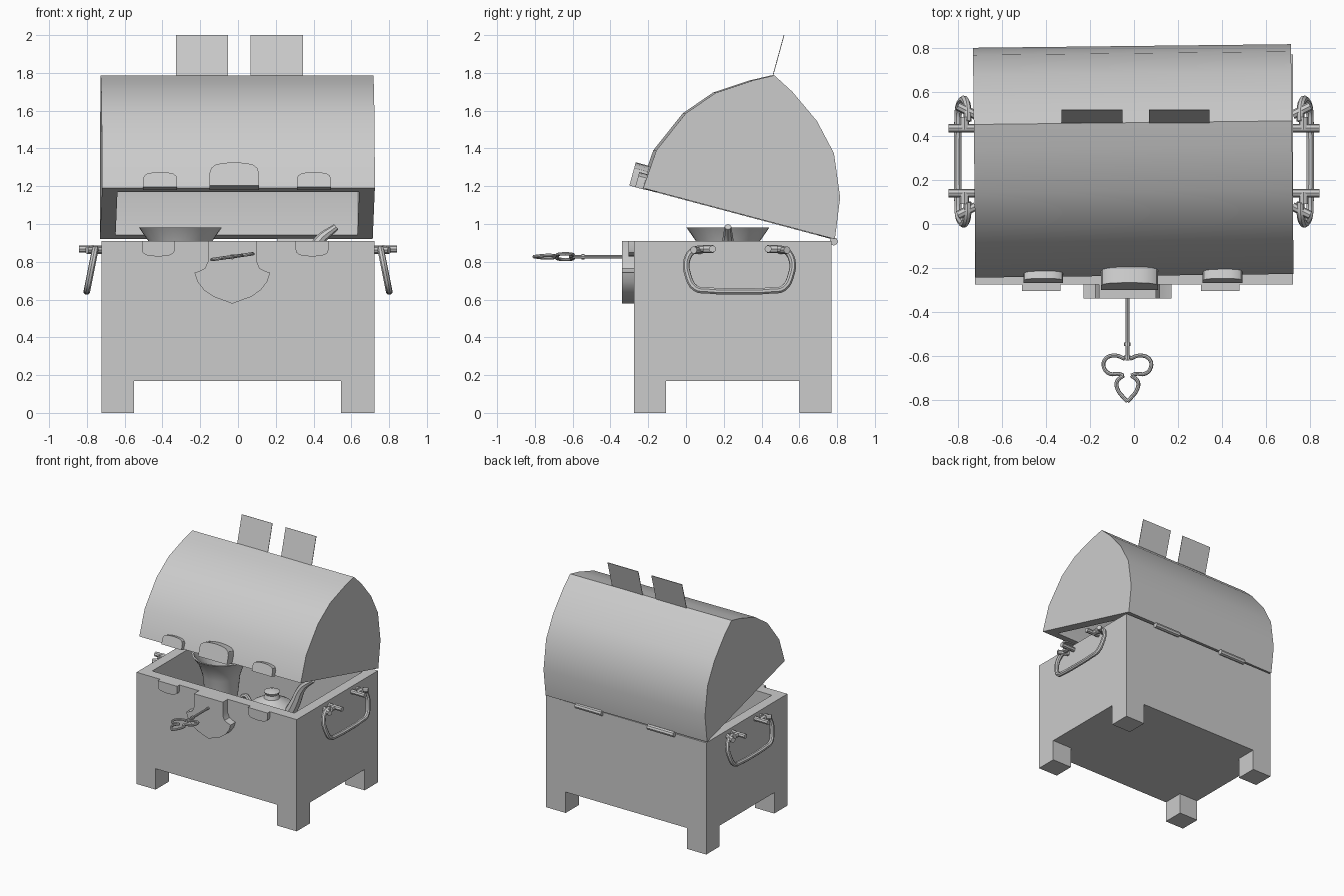
import bpy, bmesh, math
from mathutils import Matrix, Vector

if "Cube" in bpy.data.objects:
    bpy.data.objects.remove(bpy.data.objects["Cube"])

grey = bpy.data.materials.new("plain_grey")
grey.diffuse_color = (0.6, 0.6, 0.6, 1)
grey.use_nodes = True
grey.node_tree.nodes["Principled BSDF"].inputs["Base Color"].default_value = grey.diffuse_color


def finish(name, verts, faces, matrix=Matrix()):
    me = bpy.data.meshes.new(name)
    me.from_pydata([matrix @ Vector(v) for v in verts], [], faces)
    bm = bmesh.new()
    bm.from_mesh(me)
    bmesh.ops.recalc_face_normals(bm, faces=bm.faces)
    bm.to_mesh(me)
    bm.free()
    ob = bpy.data.objects.new(name, me)
    bpy.context.collection.objects.link(ob)
    me.materials.append(grey)
    bpy.ops.object.select_all(action='DESELECT')
    bpy.context.view_layer.objects.active = ob
    ob.select_set(True)
    bpy.ops.object.shade_smooth_by_angle(angle=math.radians(32))
    return ob


def shell(name, outer, inner, hx, hxi, matrix=Matrix()):
    """Hollow prism along x; outer and inner are open (y, z) profiles."""
    verts, faces, n = [], [], len(outer)
    for prof, h in ((outer, hx), (inner, hxi)):
        b = len(verts)
        verts += [(-h, y, z) for y, z in prof] + [(h, y, z) for y, z in prof]
        faces += [(b + i, b + i + 1, b + n + i + 1, b + n + i) for i in range(n - 1)]
        faces += [tuple(range(b, b + n)), tuple(range(b + n, b + 2 * n))]
    rim = [0, n, 2 * n - 1, n - 1]
    for i in range(4):
        a, c = rim[i], rim[(i + 1) % 4]
        faces.append((a, c, c + 2 * n, a + 2 * n))
    return finish(name, verts, faces, matrix)


def plate(name, pts, y0, y1, matrix=Matrix()):
    """Extrude an (x, z) outline along y."""
    n = len(pts)
    verts = [(x, y, z) for y in (y0, y1) for x, z in pts]
    faces = [tuple(range(n)), tuple(range(n, 2 * n))]
    faces += [(i, (i + 1) % n, n + (i + 1) % n, n + i) for i in range(n)]
    return finish(name, verts, faces, matrix)


def block(name, x0, x1, y0, y1, z0, z1):
    return plate(name, [(x0, z0), (x1, z0), (x1, z1), (x0, z1)], y0, y1)


def lathe(name, prof, loc, seg=32):
    """Spin a closed (radius, z) section about a vertical axis."""
    n, verts, faces = len(prof), [], []
    for s in range(seg):
        a = 2 * math.pi * s / seg
        verts += [(r * math.cos(a), r * math.sin(a), z) for r, z in prof]
        t = (s + 1) % seg
        faces += [(s * n + i, t * n + i, t * n + i + 1, s * n + i + 1) for i in range(n - 1)]
    ob = finish(name, verts, faces, Matrix.Translation(loc))
    bm = bmesh.new()
    bm.from_mesh(ob.data)
    bmesh.ops.remove_doubles(bm, verts=bm.verts, dist=0.0005)
    bmesh.ops.recalc_face_normals(bm, faces=bm.faces)
    bm.to_mesh(ob.data)
    bm.free()
    return ob


def wire(name, pts, r, closed=False, smooth=True, radii=None):
    cu = bpy.data.curves.new(name, 'CURVE')
    cu.dimensions = '3D'
    cu.bevel_depth, cu.bevel_resolution, cu.resolution_u = r, 2, 4
    cu.use_fill_caps = True
    sp = cu.splines.new('BEZIER')
    sp.bezier_points.add(len(pts) - 1)
    for i, (bp, p) in enumerate(zip(sp.bezier_points, pts)):
        bp.co = p
        bp.handle_left_type = bp.handle_right_type = 'AUTO' if smooth else 'VECTOR'
        bp.radius = radii[i] if radii else 1
    sp.use_cyclic_u = closed
    cu.materials.append(grey)
    ob = bpy.data.objects.new(name, cu)
    bpy.context.collection.objects.link(ob)
    bpy.ops.object.select_all(action='DESELECT')
    bpy.context.view_layer.objects.active = ob
    ob.select_set(True)
    bpy.ops.object.convert(target='MESH')
    bpy.ops.object.shade_smooth_by_angle(angle=math.radians(40))
    return ob


def tab_outline(cx, w, h, z=0.0):
    half = [(0.5, 0), (0.5, .55), (0.47, .75), (0.38, .9), (0.22, .97)]
    full = half + [(0, 1)] + [(-x, t) for x, t in reversed(half)]
    return [(cx + x * w, z + t * h) for x, t in full]


# Chest body and feet
shell("chest_body", [(-.275, .91), (-.275, .17), (.77, .17), (.77, .91)],
      [(-.19, .91), (-.19, .25), (.685, .25), (.685, .91)], .722, .64)
for sx, xa, xb in (("left", -.722, -.55), ("right", .545, .722)):
    block("foot_front_" + sx, xa, xb, -.275, -.105, 0, .17)
    block("foot_back_" + sx, xa, xb, .60, .77, 0, .17)

# Lid, open and slightly twisted on its hinges
twist = Matrix.Rotation(math.radians(.65), 4, 'Z')
lid = [(-.235, 1.19), (-.165, 1.39), (-.01, 1.585), (.15, 1.695), (.345, 1.76), (.46, 1.787),
       (.555, 1.70), (.685, 1.545), (.775, 1.375), (.808, 1.14), (.78, .92)]
inner = [(.2725 + (y - .2725) * .84, 1.055 + (z - 1.055) * .84) for y, z in lid]
shell("lid", lid, inner, .722, .64, twist)

# Upright straps on the ridge
for cx in (-.19, .205):
    tilt = Matrix.Translation((cx, .46, 1.785)) @ Matrix.Rotation(-.268, 4, 'X')
    plate("ridge_strap", [(-.138, 0), (.138, 0), (.138, .222), (-.138, .222)], -.002, .002, tilt)

# Hinge barrels on the back edge
for cx in (-.325, .325):
    wire("hinge", [(cx - .118, .782, .908), (cx + .118, .782, .908)], .022, smooth=False)

# Clasp tabs on the lid and on the body
tilt = Matrix.Translation((0, -.24, 1.187)) @ Matrix.Rotation(math.radians(-15.3), 4, 'X')
plate("lid_tab_centre", tab_outline(-.02, .26, .128), -.062, .03, tilt)
for cx in (-.412, .402):
    plate("lid_tab_side", tab_outline(cx, .18, .083), -.03, .03, tilt)
    plate("body_tab", tab_outline(cx - .01, .175, -.082, .91), -.305, -.27)

# Lock shield
half = [(.13, .91), (.13, .80), (.145, .765), (.175, .75), (.20, .742),
        (.185, .695), (.15, .65), (.10, .615), (.05, .597)]
plate("lock_shield", [(-.03 + x, z) for x, z in half] + [(-.03, .578)]
      + [(-.03 - x, z) for x, z in reversed(half)], -.338, -.27)

# Key with a three-leaf bow
roll = Matrix.Translation((-.03, 0, .827)) @ Matrix.Rotation(math.radians(-8), 4, 'Y')


def kp(pts):
    return [roll @ Vector((x, y, 0)) for x, y in pts]


wire("key_shaft", kp([(0, -.32), (0, -.62)]), .009, smooth=False)
for y in (-.545, -.605):
    wire("key_collar", kp([(0, y - .008), (0, y + .008)]), .015, smooth=False)
for s in (-1, 1):
    wire("key_side_leaf", kp([(s * .012, -.612), (s * .055, -.597), (s * .10, -.612),
         (s * .108, -.65), (s * .08, -.68), (s * .04, -.68), (s * .018, -.688)]), .009)
    wire("key_tip_leaf", kp([(s * .018, -.688), (s * .048, -.715), (s * .045, -.75),
         (s * .02, -.785), (0, -.806)]), .009)

# Side handles with pegs and brackets
bail = [(.10, .87), (.04, .86), (.005, .81), (.01, .73), (.05, .66), (.12, .648)]
bail = bail + [(.283, .643)] + [(.566 - y, z) for y, z in reversed(bail)]
for s in (-1, 1):
    wire("handle", [(s * (.755 + (.87 - z) * .2), y, z) for y, z in bail], .018)
    for y, d in ((.14, -1), (.435, 1)):
        wire("handle_peg", [(s * .71, y, .868), (s * .842, y, .868)], .019, smooth=False)
        wire("handle_bracket", [(s * .72, y + d * .06, .862), (s * .80, y + d * .10, .862)],
             .02, smooth=False)
        wire("handle_link", [(s * .77, y - .005 * d, .868), (s * .77, y + d * .05, .868)],
             .022, smooth=False)

# Treasure: flared vase and a spouted lamp
lathe("vase", [(0, .25), (.13, .25), (.12, .28), (.05, .33), (.05, .42), (.10, .52), (.125, .68),
               (.14, .82), (.17, .91), (.22, .982), (.205, .982), (.16, .91), (.13, .82),
               (.11, .68), (0, .52)], (-.305, .222, 0))
lathe("lamp_body", [(0, .25), (.13, .25), (.10, .30), (.06, .36), (.15, .44), (.2, .54), (.2, .6),
                    (.15, .7), (.06, .75), (.05, .78), (.06, .80), (0, .82)], (.15, .222, 0))
wire("lamp_spout", [(.28, .222, .60), (.36, .222, .76), (.43, .222, .91), (.52, .222, .985)],
     .03, radii=[1.8, 1.4, 1, .6])
wire("lamp_handle", [(-.03, .222, .64), (-.10, .222, .70), (-.10, .222, .60), (-.03, .222, .50)],
     .018)
